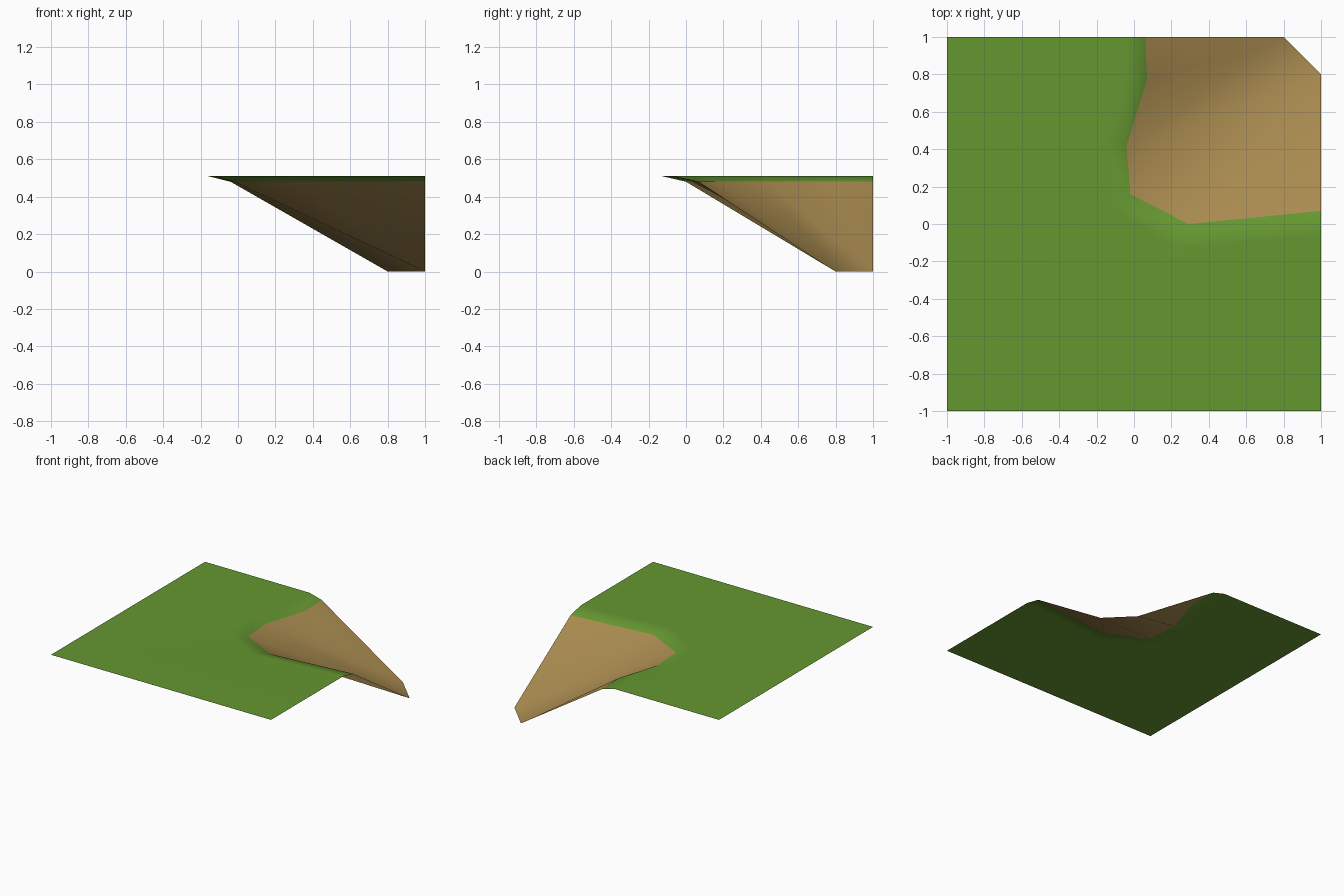
import bpy
import bmesh

if "Cube" in bpy.data.objects:
    bpy.data.objects.remove(bpy.data.objects["Cube"])


def material(name, color):
    m = bpy.data.materials.new(name)
    m.diffuse_color = (*color, 1.0)
    m.use_nodes = True
    m.node_tree.nodes["Principled BSDF"].inputs["Base Color"].default_value = m.diffuse_color
    return m


TOP, LIP = 0.51, 0.48

# Outer edge of the rounded grass lip, and the lower edge where earth begins
outer = [(-0.05, 1), (-0.05, 0.78), (-0.16, 0.44), (-0.13, 0.09), (0.22, -0.13), (1, -0.06)]
inner = [(0.06, 1), (0.07, 0.77), (-0.04, 0.42), (-0.02, 0.16), (0.29, 0), (1, 0.07)]

bm = bmesh.new()
outer_v = [bm.verts.new((x, y, TOP)) for x, y in outer]
inner_v = [bm.verts.new((x, y, LIP)) for x, y in inner]
corners = [bm.verts.new((x, y, TOP)) for x, y in [(1, -1), (-1, -1), (-1, 1)]]
foot_back = bm.verts.new((0.8, 1, 0))
foot_side = bm.verts.new((1, 0.8, 0))


def face(verts, slot):
    f = bm.faces.new(verts)
    f.material_index = slot
    f.smooth = True
    f.normal_update()
    if f.normal.z < 0:
        f.normal_flip()


# Flat grass plateau
face(outer_v + corners, 0)

# Sloping grass lip, then earth fanning down to the two foot points
for i in range(5):
    face([outer_v[i], outer_v[i + 1], inner_v[i + 1], inner_v[i]], 0)
    foot = foot_back if i < 2 else foot_side
    face([inner_v[i], inner_v[i + 1], foot], 1)
face([inner_v[2], foot_side, foot_back], 1)

mesh = bpy.data.meshes.new("cliff_corner")
bm.to_mesh(mesh)
bm.free()
mesh.materials.append(material("grass green", (0.13, 0.31, 0.03)))
mesh.materials.append(material("earth brown", (0.40, 0.26, 0.08)))

cliff = bpy.data.objects.new("cliff_corner", mesh)
bpy.context.collection.objects.link(cliff)

# Large flat areas keep their own shading while the lip blends smoothly
weighted = cliff.modifiers.new("weighted_normals", 'WEIGHTED_NORMAL')
weighted.weight = 50
